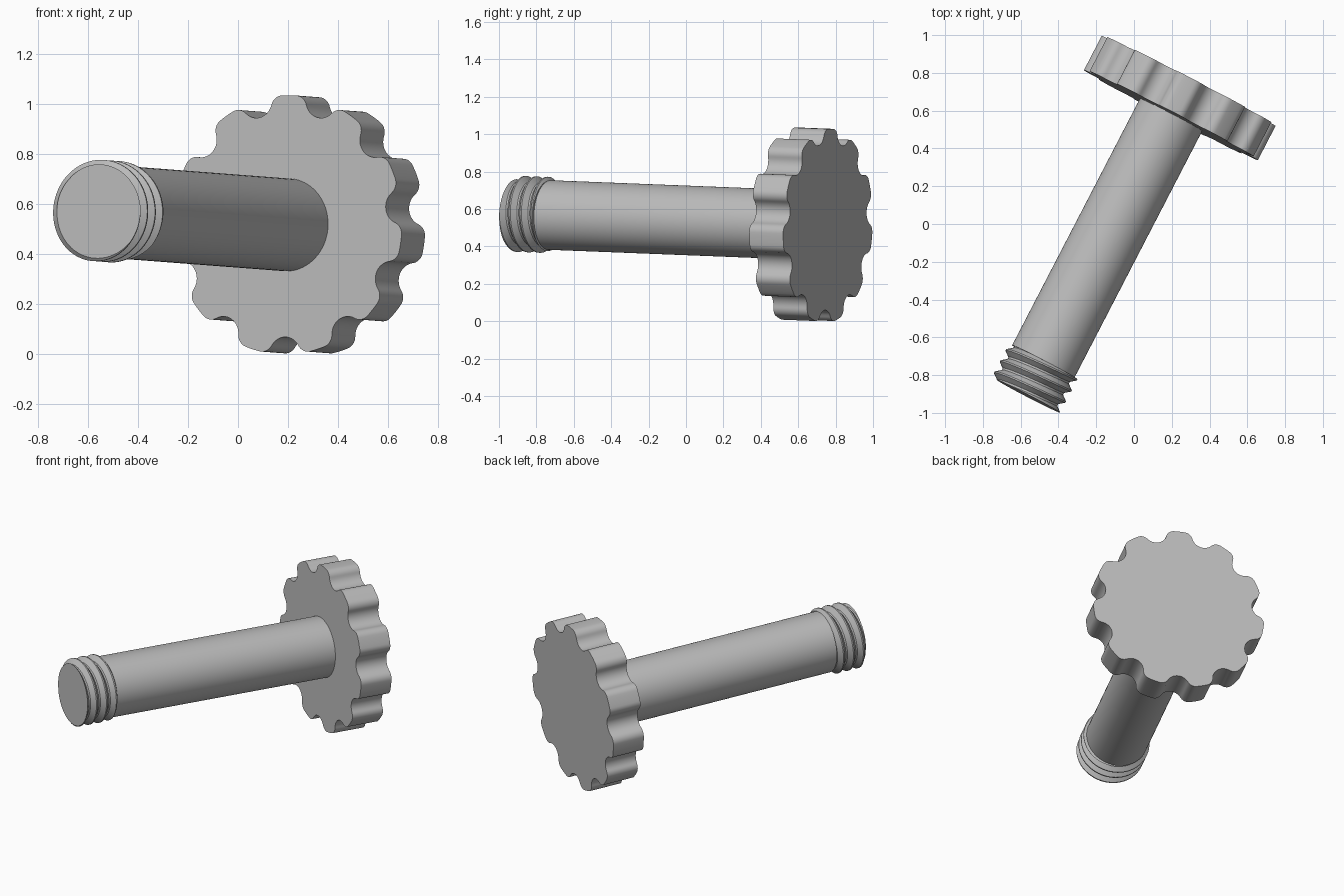
import bpy, bmesh
from math import cos, sin, acos, pi, tau
from mathutils import Matrix, Vector

if "Cube" in bpy.data.objects:
    bpy.data.objects.remove(bpy.data.objects["Cube"])

grey = bpy.data.materials.new("plain grey")
grey.use_nodes = True
grey.diffuse_color = (0.5, 0.5, 0.5, 1)
grey.node_tree.nodes["Principled BSDF"].inputs["Base Color"].default_value = (0.5, 0.5, 0.5, 1)

# Screw frame: origin at the tip, local z runs along the shaft to the head
TIP = Vector((-0.572, -0.905, 0.575))
axis = Vector((0.46, 0.888, -0.035)).normalized()
side = Vector((-axis.y, axis.x, 0)).normalized()
FRAME = Matrix.Translation(TIP) @ Matrix((side, axis.cross(side), axis)).transposed().to_4x4()

LENGTH, HEAD_THICK, THREAD_LEN = 1.875, 0.204, 0.2


def finish(name, bm):
    bmesh.ops.recalc_face_normals(bm, faces=bm.faces)
    mesh = bpy.data.meshes.new(name)
    bm.to_mesh(mesh)
    bm.free()
    mesh.materials.append(grey)
    obj = bpy.data.objects.new(name, mesh)
    obj.matrix_world = FRAME
    bpy.context.collection.objects.link(obj)
    bpy.ops.object.select_all(action="DESELECT")
    obj.select_set(True)
    bpy.context.view_layer.objects.active = obj
    bpy.ops.object.shade_smooth_by_angle(angle=pi / 6)
    return obj


def prism(name, outline, z0, z1):
    bm = bmesh.new()
    base = bm.faces.new([bm.verts.new((p.x, p.y, z0)) for p in outline])
    new = bmesh.ops.extrude_face_region(bm, geom=[base], use_keep_orig=True)["geom"]
    verts = [g for g in new if isinstance(g, bmesh.types.BMVert)]
    bmesh.ops.translate(bm, verts=verts, vec=(0, 0, z1 - z0))
    return finish(name, bm)


def polar(r, a):
    return Vector((r * cos(a), r * sin(a)))


def arc(centre, r, a0, a1, n):
    return [centre + polar(r, a0 + (a1 - a0) * i / n) for i in range(n + 1)]


# Scalloped head: lobes with rounded corners between round notches
LOBES, R, FILLET, NOTCH = 11, 0.52, 0.05, 0.07
half = pi / LOBES
inner = R - FILLET
beta = acos((R * R + inner * inner - (NOTCH + FILLET) ** 2) / (2 * R * inner))
outline = []
for k in range(LOBES):
    mid = pi / 2 + k * 2 * half
    flat = half - beta
    notch_c = polar(R, mid + half)
    corner_c = polar(inner, mid + flat)
    d = notch_c - corner_c
    turn = Vector((cos(mid + flat), sin(mid + flat))).angle(d)
    start = mid + flat + turn + pi
    sweep = 2 * (start - (mid + half + pi))
    outline += arc(Vector((0, 0)), R, mid - flat, mid + flat, 4)[:-1]
    outline += arc(corner_c, FILLET, mid + flat, mid + flat + turn, 8)[:-1]
    outline += arc(notch_c, NOTCH, start, start - sweep, 14)[:-1]
    # Leading corner of the next lobe
    nxt = mid + 2 * half - flat
    outline += arc(polar(inner, nxt), FILLET, nxt - turn, nxt, 8)[:-1]
prism("scalloped_head", outline, LENGTH - HEAD_THICK, LENGTH)

# Plain shaft, set slightly into the head
shaft_ring = arc(Vector((0, 0)), 0.186, 0, tau, 72)[:-1]
prism("shaft", shaft_ring, THREAD_LEN, LENGTH - HEAD_THICK + 0.02)

# Helical thread, trimmed flat at both ends
PITCH, CREST, ROOT, STEPS, TURNS = 0.0665, 0.204, 0.174, 72, 7
profile = [(-0.06, CREST), (0.06, CREST), (0.42, ROOT), (0.58, ROOT)]
bm = bmesh.new()
rows = []
for i in range(STEPS * TURNS + 1):
    a = tau * i / STEPS
    z = 0.03 + PITCH * (i / STEPS - 2)
    rows.append([bm.verts.new((r * cos(a), r * sin(a), z + PITCH * t)) for t, r in profile])
for i in range(STEPS * TURNS):
    strip = [list(rows[i]), list(rows[i + 1])]
    if i + 1 + STEPS < len(rows):
        strip[0].append(rows[i + STEPS][0])
        strip[1].append(rows[i + 1 + STEPS][0])
    for j in range(len(strip[0]) - 1):
        bm.faces.new((strip[0][j], strip[1][j], strip[1][j + 1], strip[0][j + 1]))
for z, direction in ((0, -1), (THREAD_LEN, 1)):
    cut = bmesh.ops.bisect_plane(bm, geom=bm.verts[:] + bm.edges[:] + bm.faces[:],
                                 plane_co=(0, 0, z), plane_no=(0, 0, direction),
                                 clear_outer=True)["geom_cut"]
    rim = [e for e in cut if isinstance(e, bmesh.types.BMEdge) and e.is_boundary]
    bmesh.ops.contextual_create(bm, geom=rim)
finish("threaded_tip", bm)
